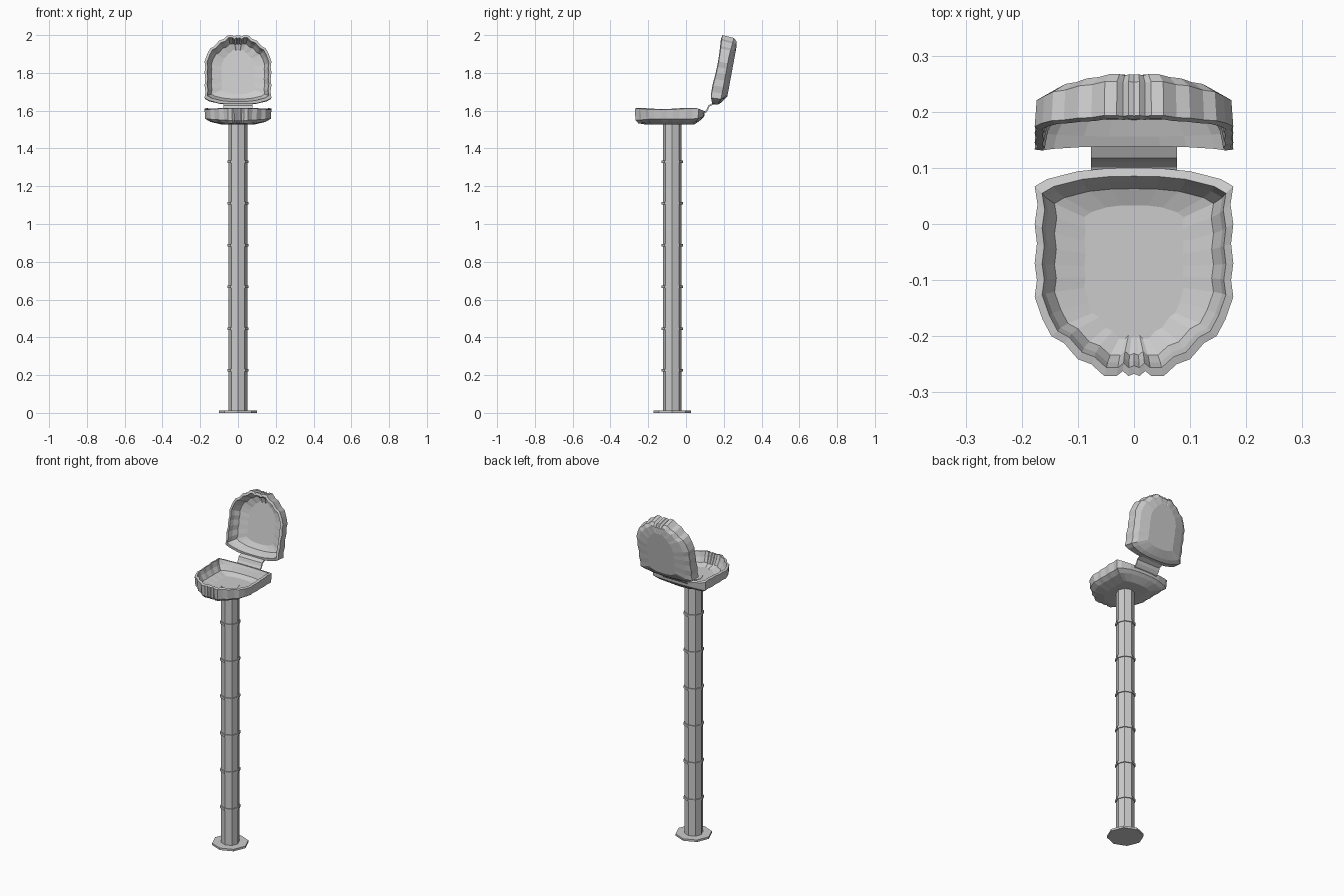
import bpy, bmesh, math
from mathutils import Vector, Matrix

if "Cube" in bpy.data.objects:
    bpy.data.objects.remove(bpy.data.objects["Cube"])

grey = bpy.data.materials.new("light_grey")
grey.use_nodes = True
grey.diffuse_color = (0.6, 0.6, 0.6, 1)
grey.node_tree.nodes["Principled BSDF"].inputs["Base Color"].default_value = (0.6, 0.6, 0.6, 1)


def finish(name, bm):
    bmesh.ops.recalc_face_normals(bm, faces=bm.faces)
    mesh = bpy.data.meshes.new(name)
    bm.to_mesh(mesh)
    bm.free()
    mesh.materials.append(grey)
    obj = bpy.data.objects.new(name, mesh)
    bpy.context.collection.objects.link(obj)
    return obj


def octagon(name, radius, low, high):
    bm = bmesh.new()
    place = Matrix.Translation((0, STEM_Y, (low + high) / 2))
    bmesh.ops.create_cone(bm, cap_ends=True, segments=8, radius1=radius,
                          radius2=radius, depth=high - low, matrix=place)
    return finish(name, bm)


# Jointed stem on a flat foot
STEM_Y = -0.073
octagon("foot", 0.1, 0, 0.012)
octagon("stem", 0.05, 0.005, 1.546)
for i in range(6):
    z = 0.225 + i * 0.221
    octagon(f"stem_ring_{i + 1}", 0.056, z - 0.007, z + 0.007)

# Half outline of a trap lobe: across, along from the hinge
HALF = [(0.0, 0.0), (0.05, 0.001), (0.1, 0.006), (0.155, 0.02), (0.177, 0.033),
        (0.172, 0.065), (0.177, 0.1), (0.173, 0.135), (0.177, 0.17),
        (0.173, 0.2), (0.177, 0.23), (0.163, 0.27), (0.147, 0.3),
        (0.125, 0.312), (0.1, 0.341), (0.076, 0.35), (0.053, 0.371),
        (0.031, 0.371), (0.02, 0.362), (0.01, 0.371), (0.0, 0.367)]
OUTLINE = HALF + [(-x, v) for x, v in HALF[-2:0:-1]]
MID = 0.185

# Shell rings from outer floor over the rim to inner floor: x scale, v scale, depth
RINGS = [(0.5, 0.7, 0.088), (0.83, 0.9, 0.074), (0.98, 0.98, 0.058),
         (1.0, 1.0, 0.004), (0.925, 0.92, 0.0), (0.89, 0.87, 0.03),
         (0.8, 0.8, 0.058), (0.5, 0.64, 0.071)]


def lobe(name, origin, along, down):
    origin, along, down = Vector(origin), Vector(along), Vector(down)
    bm = bmesh.new()
    loops = []
    for k, (sx, sv, depth) in enumerate(RINGS):
        loop = []
        for x, v in OUTLINE:
            d = depth
            back = max(0, 1 - v / 0.035)
            if k in (1, 2):
                d -= 0.012 * back                  # belly rises to the hinge
                d += 0.008 * max(0, (v - 0.27) / 0.1)
            elif k in (3, 4):
                d += 0.014 * back                  # rim dips at the hinge
                d += 0.006 * math.sin(math.pi * min(1, max(0, (v - 0.1) / 0.25)))
            spot = origin + along * (MID + (v - MID) * sv) + down * d
            loop.append(bm.verts.new(spot + Vector((x * sx, 0, 0))))
        loops.append(loop)
    n = len(OUTLINE)
    for a, b in zip(loops, loops[1:]):
        for i in range(n):
            j = (i + 1) % n
            bm.faces.new((a[i], a[j], b[j], b[i]))
    bm.faces.new(loops[0])
    bm.faces.new(loops[-1])
    return finish(name, bm)


lobe("lower_lobe", (0, 0.1, 1.615), (0, -1, 0), (0, 0, -1))
tilt = math.radians(10.5)
lobe("upper_lobe", (0, 0.122, 1.636), (0, math.sin(tilt), math.cos(tilt)),
     (0, math.cos(tilt), -math.sin(tilt)))

# Thin bent hinge strip joining the lobes
PATH = [(0.085, 1.585), (0.103, 1.592), (0.114, 1.607), (0.121, 1.625), (0.145, 1.637)]
bm = bmesh.new()
rows = [[bm.verts.new((s * 0.077, y, z)) for s in (-1, 1)] for y, z in PATH]
for a, b in zip(rows, rows[1:]):
    bm.faces.new((a[0], a[1], b[1], b[0]))
hinge = finish("hinge", bm)
thick = hinge.modifiers.new("thickness", "SOLIDIFY")
thick.thickness = 0.008
thick.offset = 0
